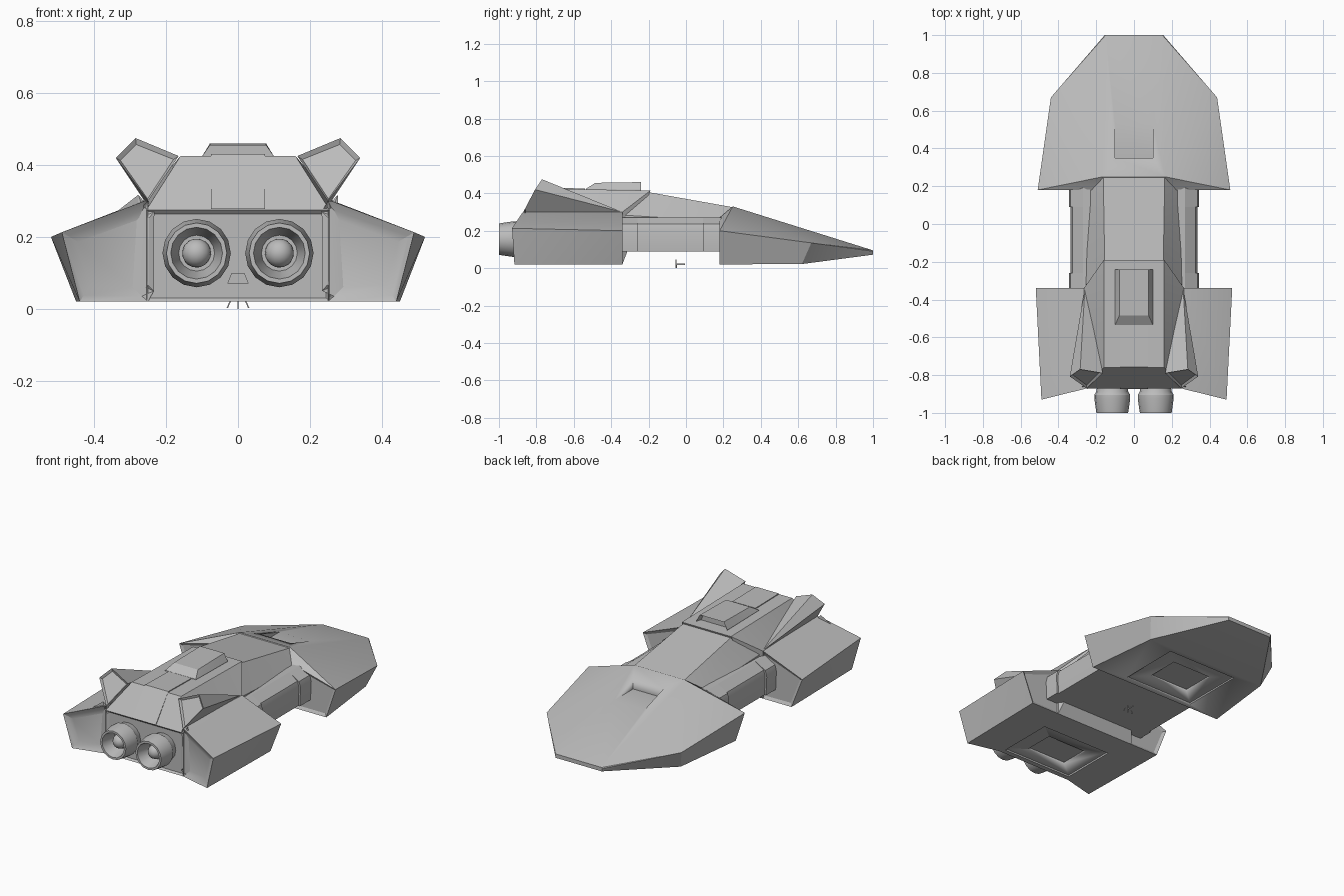
import bpy, bmesh
from math import radians, cos, sin, tau
from mathutils import Vector

if "Cube" in bpy.data.objects:
    bpy.data.objects.remove(bpy.data.objects["Cube"])

hull_grey = bpy.data.materials.new("hull_grey")
hull_grey.use_nodes = True
GREY = (0.5, 0.5, 0.5, 1)
hull_grey.diffuse_color = GREY
hull_grey.node_tree.nodes["Principled BSDF"].inputs["Base Color"].default_value = GREY


def finish(name, bm, angle=20):
    bmesh.ops.recalc_face_normals(bm, faces=bm.faces)
    mesh = bpy.data.meshes.new(name)
    bm.to_mesh(mesh)
    bm.free()
    mesh.materials.append(hull_grey)
    obj = bpy.data.objects.new(name, mesh)
    bpy.context.collection.objects.link(obj)
    bpy.ops.object.select_all(action='DESELECT')
    obj.select_set(True)
    bpy.context.view_layer.objects.active = obj
    bpy.ops.object.shade_smooth_by_angle(angle=radians(angle))
    return obj


def inset(bm, rule, thickness, depth):
    """Sink a framed panel into every face whose normal meets the rule."""
    bm.normal_update()
    faces = [f for f in bm.faces if rule(f.normal)]
    bmesh.ops.inset_individual(bm, faces=faces, thickness=thickness, depth=depth)


def solid(name, points, mirror=True, side=1, panels=()):
    """Faceted convex plate work, optionally symmetric, with sunk panels."""
    bm = bmesh.new()
    for x, y, z in points:
        bm.verts.new((x * side, y, z))
        if mirror:
            bm.verts.new((-x, y, z))
    res = bmesh.ops.convex_hull(bm, input=bm.verts)
    bmesh.ops.delete(bm, geom=[v for v in res["geom_interior"]
                               if isinstance(v, bmesh.types.BMVert)], context='VERTS')
    bmesh.ops.dissolve_limit(bm, angle_limit=radians(5), verts=bm.verts, edges=bm.edges)
    bmesh.ops.recalc_face_normals(bm, faces=bm.faces)
    for rule, thickness, depth in panels:
        inset(bm, rule, thickness, depth)
    return finish(name, bm)


def block(x, y0, y1, z0, z1):
    return [(x, y, z) for y in (y0, y1) for z in (z0, z1)]


def carve(obj, points):
    cutter = solid("cutter", points)
    mod = obj.modifiers.new("carve", 'BOOLEAN')
    mod.operation, mod.solver, mod.object = 'DIFFERENCE', 'EXACT', cutter
    bpy.context.view_layer.objects.active = obj
    bpy.ops.object.modifier_apply(modifier=mod.name)
    bpy.data.objects.remove(cutter)


def lathe(name, profile, x, z, steps=16):
    bm = bmesh.new()
    rings = [[bm.verts.new((x + r * cos(tau * i / steps), y, z + r * sin(tau * i / steps)))
              for i in range(steps)] for r, y in profile]
    for a, b in zip(rings, rings[1:]):
        for i in range(steps):
            j = (i + 1) % steps
            bm.faces.new((a[i], a[j], b[j], b[i]))
    bm.faces.new(rings[0])
    bm.faces.new(rings[-1])
    return finish(name, bm, 30)


def backward(n):
    return n.y < -0.9


def forward(n):
    return n.y > 0.9


# Wedge-shaped nose with an intake ramp and a stepped belly panel
nose = solid("nose", [
    (.165, .25, .33), (.16, .67, .215), (.15, 1, .095),
    (.25, .18, .27), (.155, 1, .09),
    (.51, .18, .2), (.44, .67, .135), (.15, 1, .072),
    (.45, .18, .02), (.4, .62, .022)],
    panels=[(backward, .02, -.01)])
carve(nose, block(.1, .35, .57, .243, .5))
carve(nose, block(.23, .21, .59, -.1, .03))
carve(nose, block(.13, .3, .5, -.1, .04))

# Narrow waist joining nose and stern
solid("waist", [
    (.155, -.2, .406), (.163, .26, .324), (.255, -.36, .285),
    (.24, .2, .25), (.255, -.36, .09), (.24, .2, .09)])

# Stern body with engine wall
stern = solid("stern_body", [
    (.16, -.19, .415), (.16, -.76, .425), (.265, -.34, .3), (.255, -.87, .275),
    (.265, -.34, .02), (.255, -.87, .02)],
    panels=[(backward, .015, -.01)])
carve(stern, block(.23, -.84, -.5, -.1, .03))
carve(stern, block(.13, -.76, -.58, -.1, .04))
solid("stern_spine", [(.075, -.54, .426), (.075, -.757, .43), (.075, -.874, .278),
                      (.075, -.54, .38), (.075, -.85, .278)])

# Raised hatch with an open front
solid("roof_hatch", [(.1, -.24, .4), (.1, -.54, .4), (.1, -.24, .42), (.1, -.535, .424),
                     (.078, -.24, .46), (.078, -.485, .456)],
      panels=[(forward, .01, -.03)])

for side, label in ((1, "left"), (-1, "right")):
    # Side pod with framed end panels
    solid(label + "_pod", [
        (.24, -.34, .3), (.265, -.34, .3), (.52, -.34, .2), (.45, -.34, .02), (.24, -.34, .02),
        (.25, -.87, .3), (.265, -.874, .298), (.49, -.93, .213), (.44, -.9175, .02),
        (.25, -.87, .02)], mirror=False, side=side,
        panels=[(backward, .022, -.008), (backward, .035, -.008), (forward, .022, -.01)])

    # Swept tail fin
    solid(label + "_fin", [
        (.26, -.34, .3), (.165, -.79, .425), (.285, -.77, .475),
        (.34, -.807, .42), (.25, -.87, .3)], mirror=False, side=side,
        panels=[(lambda n: n.y < -.6, .014, -.012)])

    # Flank fairing: a long panel between two collars
    for part, y0, y1, grow in (("front_collar", .09, .19, .01), ("flank", -.27, .1, 0),
                               ("rear_collar", -.35, -.26, .01)):
        section = [(.23, .272), (.27, .272), (.325 + grow, .235), (.335 + grow, .2),
                   (.33 + grow, .09), (.23, .09)]
        solid(label + "_" + part, [(x, y, z) for x, z in section for y in (y0, y1)],
              mirror=False, side=side)

    # Engine nozzle and glowing core
    lathe(label + "_nozzle", [
        (.08, -.84), (.083, -.885), (.095, -.905), (.095, -.925), (.084, -1),
        (.072, -1), (.05, -.92)], side * .115, .155)
    bm = bmesh.new()
    bmesh.ops.create_uvsphere(bm, u_segments=16, v_segments=10, radius=.04)
    bmesh.ops.translate(bm, verts=bm.verts, vec=Vector((side * .115, -.935, .155)))
    finish(label + "_engine_core", bm, 40)

    # Tiny splayed belly sensor legs
    solid(label + "_sensor", [(x + k, y, z) for x, z in ((.02, .02), (.028, .002))
                              for k in (0, .004) for y in (-.054, -.048)],
          mirror=False, side=side)

# Belly sensor stem and boom
solid("sensor_stem", block(.002, -.056, -.052, 0, .045))
solid("sensor_boom", block(.002, -.055, -.005, .018, .024))

# Small plate between the engines
solid("engine_plate", [(x, y, z) for x, z in ((.03, .07), (.018, .1))
                       for y in (-.858, -.866)])
